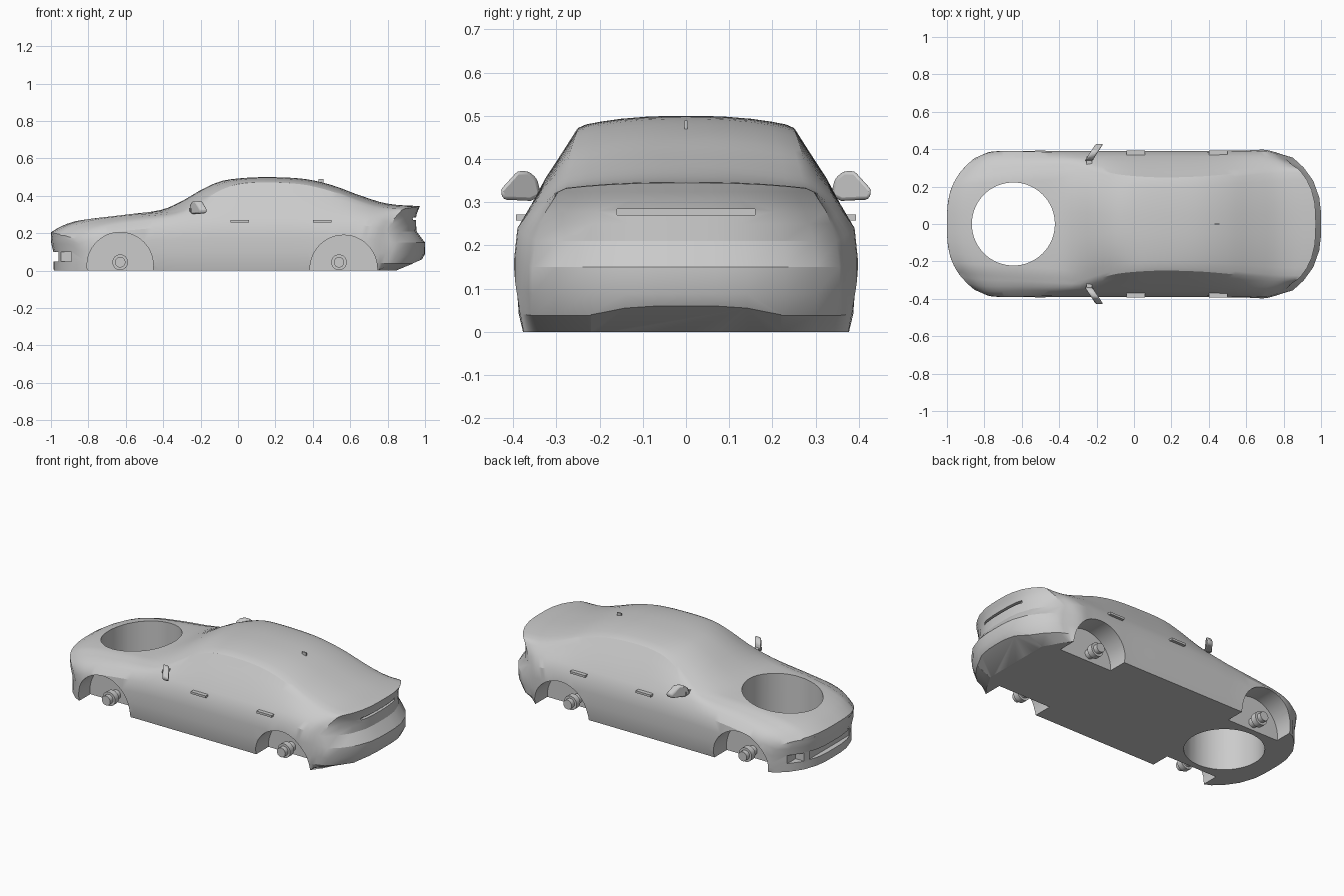
import bpy, bmesh, math
from mathutils import Vector, Matrix

old = bpy.data.objects.get("Cube")
if old:
    bpy.data.objects.remove(old)

grey = bpy.data.materials.new("body_grey")
grey.use_nodes = True
grey.diffuse_color = (0.6, 0.6, 0.6, 1)
grey.node_tree.nodes["Principled BSDF"].inputs["Base Color"].default_value = (0.6, 0.6, 0.6, 1)


def make(name, bm, angle=30):
    bmesh.ops.recalc_face_normals(bm, faces=bm.faces)
    mesh = bpy.data.meshes.new(name)
    bm.to_mesh(mesh)
    bm.free()
    mesh.materials.append(grey)
    ob = bpy.data.objects.new(name, mesh)
    bpy.context.collection.objects.link(ob)
    smooth(ob, angle)
    return ob


def smooth(ob, angle):
    bpy.ops.object.select_all(action='DESELECT')
    ob.select_set(True)
    bpy.context.view_layer.objects.active = ob
    bpy.ops.object.shade_smooth_by_angle(angle=math.radians(angle))


def box(name, lo, hi):
    bm = bmesh.new()
    lo, hi = Vector(lo), Vector(hi)
    bmesh.ops.create_cube(bm, size=1, matrix=Matrix.Translation((lo + hi) / 2)
                          @ Matrix.Diagonal((*(hi - lo), 1)))
    return make(name, bm)


def cylinder(name, centre, radius, depth, sideways=True, sides=48):
    bm = bmesh.new()
    turn = Matrix.Rotation(math.pi / 2, 4, 'X') if sideways else Matrix()
    bmesh.ops.create_cone(bm, cap_ends=True, segments=sides, radius1=radius, radius2=radius,
                          depth=depth, matrix=Matrix.Translation(centre) @ turn)
    return make(name, bm)


def prism(name, points, offset):
    """Extrude a flat polygon along an offset."""
    bm = bmesh.new()
    face = bm.faces.new([bm.verts.new(p) for p in points])
    out = bmesh.ops.extrude_face_region(bm, geom=[face])
    bmesh.ops.translate(bm, vec=offset, verts=[v for v in out["geom"] if isinstance(v, bmesh.types.BMVert)])
    return make(name, bm)


def cut(target, cutter):
    mod = target.modifiers.new("cut", 'BOOLEAN')
    mod.operation, mod.solver, mod.object = 'DIFFERENCE', 'EXACT', cutter
    bpy.ops.object.select_all(action='DESELECT')
    target.select_set(True)
    bpy.context.view_layer.objects.active = target
    bpy.ops.object.modifier_apply(modifier=mod.name)
    bpy.data.objects.remove(cutter)


# Body sections: station, side width, belt width, belt height, roof edge width, edge height, crown height
SECTIONS = [
    (-1.0, .36, .34, .17, .25, .195, .205),
    (-.93, .385, .36, .20, .26, .235, .245),
    (-.8, .395, .36, .23, .27, .27, .28),
    (-.6, .395, .355, .255, .28, .295, .307),
    (-.41, .39, .355, .275, .295, .31, .325),
    (-.3, .39, .355, .285, .315, .325, .372),
    (-.2, .39, .358, .287, .288, .375, .43),
    (-.1, .39, .36, .29, .262, .435, .476),
    (0, .39, .36, .29, .25, .47, .493),
    (.15, .39, .36, .29, .243, .48, .5),
    (.35, .39, .36, .29, .248, .468, .491),
    (.5, .393, .36, .29, .26, .432, .458),
    (.65, .395, .36, .29, .275, .378, .403),
    (.8, .395, .355, .28, .285, .34, .358),
    (1.0, .355, .335, .25, .29, .332, .345),
]
# Tail and nose profiles: height, distance set back
TAIL = [(0, .12), (.035, .03), (.09, 0), (.15, 0), (.2, .045), (.29, .05), (.345, .028)]
NOSE = [(0, .015), (.1, .013), (.15, 0), (.3, 0)]


def lerp_table(table, v):
    for (a, p), (b, q) in zip(table, table[1:]):
        if v <= b:
            return p + (q - p) * (v - a) / (b - a)
    return table[-1][1]


def section(s):
    """Smooth interpolation between the body sections."""
    i = max(k for k in range(len(SECTIONS) - 1) if SECTIONS[k][0] <= s)
    a, b = SECTIONS[i], SECTIONS[i + 1]
    before, after = SECTIONS[max(i - 1, 0)], SECTIONS[min(i + 2, len(SECTIONS) - 1)]
    h = b[0] - a[0]
    u = (s - a[0]) / h
    out = []
    for n in range(1, 7):
        m0 = (b[n] - before[n]) / (b[0] - before[0]) * h
        m1 = (after[n] - a[n]) / (after[0] - a[0]) * h
        out.append((2*u**3 - 3*u*u + 1) * a[n] + (u**3 - 2*u*u + u) * m0
                   + (3*u*u - 2*u**3) * b[n] + (u**3 - u*u) * m1)
    return out


def body_point(s, row, t):
    w, by, bz, ry, ez, tz = section(s)
    side = [(w * f, bz * h) for f, h in
            ((.965, 0), (.99, .15), (1, .35), (1, .6), (.982, .84))]
    side += [(by, bz)]
    side += [(by + (ry - by) * f + .008 * (1 - f), bz + (ez - bz) * f) for f in (.35, .7)]
    side += [(ry + .006, ez - .008), (ry - .012, ez)]
    y, z = side[row]
    if row == ROWS:
        z += (tz - ez) * (1 - abs(t) ** 2.5)
    y *= t
    bend = max(0, (abs(s) - .55) / .45) ** 1.5
    lean = max(0, (abs(s) - .85) / .15)
    back = .2 * (abs(y) / .39) ** 3 * bend + lerp_table(TAIL if s > 0 else NOSE, z) * lean
    return (s - math.copysign(back, s), y, z)


# Body: the outer skin of a station / row / column lattice
ROWS = 9
STATIONS = [n / 24 for n in range(-24, 25)]
COLUMNS = [-1, -.85, -.65, -.4, -.2, 0, .2, .4, .65, .85, 1]
bm = bmesh.new()
verts = {}


def corner(i, j, k):
    if (i, j, k) not in verts:
        verts[i, j, k] = bm.verts.new(body_point(STATIONS[i], j, COLUMNS[k]))
    return verts[i, j, k]


size = (len(STATIONS) - 1, ROWS, len(COLUMNS) - 1)
for axis in range(3):
    u, v = [a for a in range(3) if a != axis]
    for end in (0, size[axis]):
        for p in range(size[u]):
            for q in range(size[v]):
                quad = []
                for dp, dq in ((0, 0), (1, 0), (1, 1), (0, 1)):
                    c = [0, 0, 0]
                    c[axis], c[u], c[v] = end, p + dp, q + dq
                    quad.append(corner(*c))
                bm.faces.new(quad)
body = make("car_body", bm)

# Round opening through the bonnet
cut(body, cylinder("bonnet_cutter", (-.645, 0, .2), .222, 1, False, 64))

# Wheel arches
ARCHES = [("front", -.63, .028, .177, -.63), ("rear", .565, .01, .18, .54)]
for label, x, z, r, hub_x in ARCHES:
    for sign in (1, -1):
        cut(body, cylinder(label + "_arch_cutter", (x, sign * .36, z), r, .2))

# Rear diffuser, tail slot and front intakes
cut(body, prism("diffuser_cutter", [(.82, -.22, -.01), (1.03, -.22, .08), (1.03, -.22, -.05)], (0, .44, 0)))
cut(body, box("tail_slot_cutter", (.925, -.16, .27), (1.05, .16, .284)))
cut(body, box("grille_cutter", (-1.05, -.19, .05), (-.955, .19, .1)))
for sign in (1, -1):
    y0, y1 = sorted((sign * .225, sign * .315))
    cut(body, box("intake_cutter", (-1.05, y0, .05), (-.89, y1, .1)))
smooth(body, 28)

# Axle stubs, door handles and mirrors on both sides
for side, sign in (("left", 1), ("right", -1)):
    for label, x, z, r, hub_x in ARCHES:
        cylinder(f"{label}_{side}_axle", (hub_x, sign * .3, .045), .028, .12, sides=24)
        cylinder(f"{label}_{side}_hub", (hub_x, sign * .315, .045), .042, .035, sides=24)
    for label, x in (("front", .01), ("rear", .45)):
        y0, y1 = sorted((sign * .36, sign * .394))
        box(f"{label}_{side}_handle", (x - .05, y0, .258), (x + .05, y1, .271))
    outline = [(.335, .315), (.345, .355), (.365, .372), (.39, .372), (.43, .328), (.423, .306), (.36, .303)]
    mirror = prism(side + "_mirror",
                   [(-.265 + (y - .335) * .65, sign * y, z) for y, z in outline], (.04, 0, 0))
    bevel = mirror.modifiers.new("rounding", 'BEVEL')
    bevel.width, bevel.segments = .008, 2
    y0, y1 = sorted((sign * .31, sign * .36))
    box(side + "_mirror_stalk", (-.255, y0, .312), (-.225, y1, .332))

# Roof aerial
box("roof_aerial", (.43, -.004, .465), (.458, .004, .489))
